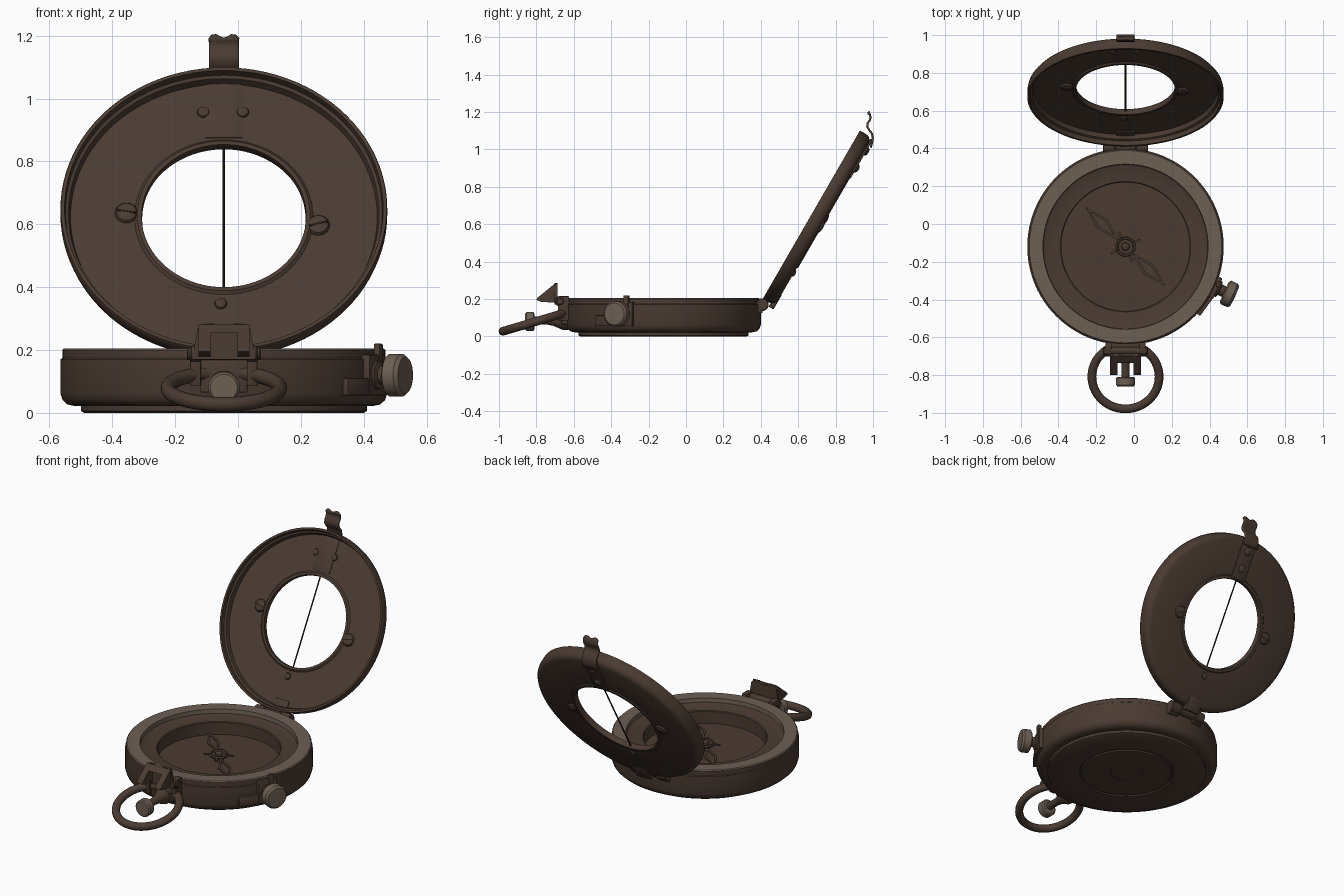
import bpy, bmesh, math
from mathutils import Matrix, Vector

if "Cube" in bpy.data.objects:
    bpy.data.objects.remove(bpy.data.objects["Cube"])

def mat(name, c):
    m = bpy.data.materials.new(name)
    m.diffuse_color = (*c, 1)
    m.use_nodes = True
    m.node_tree.nodes["Principled BSDF"].inputs["Base Color"].default_value = m.diffuse_color
    return m

BRONZE = mat("dark_bronze", (0.068, 0.044, 0.032))
WORN = mat("worn_bronze", (0.15, 0.115, 0.088))
BLACK = mat("black_wire", (0.02, 0.013, 0.01))

CX, CY = -0.045, -0.12
T = Matrix.Translation
BODY = T((CX, CY, 0))
# lid frame: x right, y up the lid, z towards the lid's inner side
LID = T((CX, 0.735, 0.613)) @ Matrix.Rotation(math.radians(60), 4, 'X')

def axis(p, d):
    return T(p) @ Vector(d).to_track_quat('Z', 'Y').to_matrix().to_4x4()

def finish(name, bm, m, mx=Matrix(), smooth=True):
    bmesh.ops.recalc_face_normals(bm, faces=bm.faces)
    me = bpy.data.meshes.new(name)
    bm.to_mesh(me)
    bm.free()
    me.materials.append(m)
    ob = bpy.data.objects.new(name, me)
    bpy.context.collection.objects.link(ob)
    ob.matrix_world = mx
    if smooth:
        bpy.context.view_layer.objects.active = ob
        ob.select_set(True)
        bpy.ops.object.shade_smooth_by_angle(angle=math.radians(35))
        ob.select_set(False)
    return ob

def lathe(name, prof, m=BRONZE, mx=Matrix(), seg=32, closed=False):
    """Turn an (r, z) profile about local z."""
    bm = bmesh.new()
    rings = []
    for i in range(seg):
        a = 2 * math.pi * i / seg
        rings.append([bm.verts.new((r * math.cos(a), r * math.sin(a), z)) for r, z in prof])
    n = len(prof)
    for i in range(seg):
        A, B = rings[i], rings[(i + 1) % seg]
        for j in range(n if closed else n - 1):
            k = (j + 1) % n
            bm.faces.new((A[j], B[j], B[k], A[k]))
    bmesh.ops.remove_doubles(bm, verts=bm.verts, dist=1e-5)
    return finish(name, bm, m, mx)

def rod(name, p, d, r, m=BRONZE, seg=24, bev=0.004):
    L = Vector(d).length
    b = min(bev, r / 2)
    return lathe(name, [(0, 0), (r - b, 0), (r, b), (r, L - b), (r - b, L), (0, L)], m, axis(p, d), seg)

def prism(name, pts, depth, mx=Matrix(), m=BRONZE):
    """Extrude an xy outline along local z, centred."""
    bm = bmesh.new()
    f = bm.faces.new([bm.verts.new((x, y, -depth / 2)) for x, y in pts])
    g = bmesh.ops.extrude_face_region(bm, geom=[f])
    bmesh.ops.translate(bm, vec=(0, 0, depth), verts=[v for v in g['geom'] if isinstance(v, bmesh.types.BMVert)])
    return finish(name, bm, m, mx, False)

def box(name, c, s, mx=Matrix(), m=BRONZE, bev=0.004):
    bm = bmesh.new()
    bmesh.ops.create_cube(bm, size=1)
    bmesh.ops.scale(bm, vec=s, verts=bm.verts)
    if bev:
        bmesh.ops.bevel(bm, geom=bm.edges[:], offset=bev, segments=2, profile=0.5, affect='EDGES')
    return finish(name, bm, m, mx @ T(c))

# case, with a worn top rim
case = lathe("case", [
    (0, 0.004), (0.09, 0.004), (0.094, 0.0), (0.255, 0.0), (0.26, 0.007), (0.267, 0.007), (0.272, 0),
    (0.445, 0), (0.455, 0.006), (0.455, 0.022), (0.475, 0.022), (0.498, 0.027), (0.513, 0.041),
    (0.52, 0.062), (0.52, 0.17), (0.514, 0.174), (0.514, 0.2), (0.509, 0.205), (0.437, 0.205),
    (0.435, 0.18), (0.425, 0.175), (0.345, 0.172), (0.34, 0.168), (0.34, 0.095), (0, 0.095)],
    BRONZE, BODY, 96)
case.data.materials.append(WORN)
for f in case.data.polygons:
    if f.center.z > 0.185 and math.hypot(f.center.x, f.center.y) < 0.513:
        f.material_index = 1

# needle, hub and pivot
lathe("needle_hub", [(0, 0.15), (0.012, 0.148), (0.02, 0.142), (0.022, 0.132), (0.038, 0.132), (0.042, 0.14),
                     (0.05, 0.14), (0.054, 0.132), (0.05, 0.122), (0.025, 0.12), (0.025, 0.095)], BRONZE, BODY)
for i, ang in enumerate((135.5, -44.5)):
    bm = bmesh.new()
    out = [(0.045, 0), (0.17, 0.036), (0.298, 0), (0.17, -0.036)]
    inn = [(0.085, 0), (0.17, 0.022), (0.262, 0), (0.17, -0.022)]
    o, n = [[bm.verts.new((x, y, 0.13)) for x, y in p] for p in (out, inn)]
    for k in range(4):
        j = (k + 1) % 4
        bm.faces.new((o[k], o[j], n[j], n[k]))
    ob = finish(f"needle_{i}", bm, BRONZE, BODY @ Matrix.Rotation(math.radians(ang), 4, 'Z'), False)
    s = ob.modifiers.new("thick", 'SOLIDIFY')
    s.thickness = 0.008
for i, ang in enumerate((45, 135, 225, 315)):
    box(f"hub_spoke_{i}", (0.06, 0, 0.128), (0.05, 0.012, 0.008),
        BODY @ Matrix.Rotation(math.radians(ang - 20), 4, 'Z'), bev=0)

# lid with window
lathe("lid", [
    (0.26, 0.006), (0.262, 0.028), (0.275, 0.028), (0.284, 0.02), (0.488, 0.02), (0.494, 0.045), (0.504, 0.05),
    (0.507, 0.075), (0.518, 0.075), (0.52, 0.072), (0.52, 0.038), (0.516, 0.02), (0.505, 0.007), (0.488, 0),
    (0.285, 0), (0.28, -0.006), (0.264, -0.006)], BRONZE, LID, 96, True)
rod("sighting_wire", LID @ Vector((0, -0.27, 0.008)), LID.to_3x3() @ Vector((0, 0.54, 0)), 0.004, BLACK, 8)

# lid screws on both faces
def cap(name, u, v, r, h, inside):
    mx = LID @ T((u, v, 0.02 if inside else 0))
    if not inside:
        mx = mx @ Matrix.Rotation(math.pi, 4, 'X')
    lathe(name, [(0, h), (r * 0.5, h * 0.92), (r * 0.85, h * 0.6), (r, 0), (r, -0.003)], BRONZE, mx, 24)
    return mx
for i, (u, v, ang) in enumerate(((-0.31, 0.015, -10), (0.3, -0.03, 15))):
    for side in (True, False):
        mx = cap(f"window_screw_{i}_{'in' if side else 'out'}", u, v, 0.037, 0.014, side)
        box(f"screw_slot_{i}_{side}", (0, 0, 0.0105), (0.06, 0.006, 0.008),
            mx @ Matrix.Rotation(math.radians(ang), 4, 'Z'), BLACK, 0)
for i, (u, v) in enumerate(((-0.065, 0.385), (0.06, 0.385), (-0.01, -0.318))):
    cap(f"rivet_in_{i}", u, v, 0.02, 0.01, True)
cap("rivet_out", 0, -0.318, 0.02, 0.01, False)
box("catch_backing", (0, 0.39, 0.02), (0.12, 0.2, 0.006), LID, bev=0.001)

# catch strip on the lid's outer side, springing past the edge
box("catch_strip", (0, 0.39, -0.003), (0.095, 0.24, 0.014), LID, bev=0.003)
for i, v in enumerate((0.335, 0.44)):
    lathe(f"catch_rivet_{i}", [(0, 0.014), (0.015, 0.012), (0.024, 0.004), (0.025, -0.01)], BRONZE,
          LID @ T((0, v, -0.01)) @ Matrix.Rotation(math.pi, 4, 'X'), 24)
path = [(0.988, 1.01), (0.996, 1.04), (0.999, 1.06), (0.994, 1.085), (0.978, 1.105), (0.969, 1.122), (0.971, 1.14),
        (0.982, 1.155), (0.987, 1.17), (0.983, 1.185), (0.976, 1.203)]
cols = [-0.0475, -0.038, -0.024, -0.012, 0, 0.012, 0.024, 0.038, 0.0475]
drop = [0.014, 0.002, 0, 0.008, 0.013, 0.008, 0, 0.002, 0.014]
bm = bmesh.new()
rows = [[bm.verts.new((CX + x, y, z - (d if k == len(path) - 1 else 0))) for x, d in zip(cols, drop)]
        for k, (y, z) in enumerate(path)]
for A, B in zip(rows, rows[1:]):
    for j in range(len(cols) - 1):
        bm.faces.new((A[j], A[j + 1], B[j + 1], B[j]))
catch = finish("catch_spring", bm, BRONZE)
sol = catch.modifiers.new("thick", 'SOLIDIFY')
sol.thickness, sol.offset = 0.011, 0

# rear hinge
for i, s in enumerate((-1, 1)):
    rod(f"hinge_knuckle_{i}", (CX + s * 0.087 - 0.033, 0.408, 0.17), (0.066, 0, 0), 0.034)
    box(f"hinge_lug_{i}", (CX + s * 0.087, 0.385, 0.155), (0.066, 0.05, 0.06))
rod("hinge_barrel", (CX - 0.055, 0.408, 0.17), (0.11, 0, 0), 0.03)
box("hinge_leaf", (0, -0.495, 0.012), (0.1, 0.09, 0.03), LID)

# front bracket lugs and hinge pin
rod("sight_pin", (CX - 0.118, -0.672, 0.188), (0.236, 0, 0), 0.02)
for i, s in enumerate((-1, 1)):
    box(f"sight_lug_{i}", (CX + s * 0.09, -0.655, 0.15), (0.034, 0.06, 0.13))
    rod(f"sight_knuckle_{i}", (CX + s * 0.09 - 0.017, -0.675, 0.188), (0.034, 0, 0), 0.027)
box("front_bracket", (CX, -0.645, 0.12), (0.15, 0.04, 0.11))

# folding sight: back plate and two sloping cheeks
half = [(0.1, 0.17), (0.084, 0.268), (0.07, 0.283), (0.035, 0.285), (0.015, 0.272)]
prism("sight_back", half + [(-x, z) for x, z in half[::-1]], 0.016,
      T((CX, -0.694, 0)) @ Matrix.Rotation(math.pi / 2, 4, 'X'))
YZ = Matrix(((0, 0, 1, 0), (1, 0, 0, 0), (0, 1, 0, 0), (0, 0, 0, 1)))
for i, s in enumerate((-1, 1)):
    prism(f"sight_cheek_{i}", [(-0.8, 0.195), (-0.795, 0.206), (-0.7, 0.283), (-0.7, 0.18), (-0.775, 0.185)],
          0.038, T((CX + s * 0.062, 0, 0)) @ YZ)
prism("sight_bridge", [(-0.736, 0.254), (-0.7, 0.283), (-0.7, 0.254)], 0.09, T((CX, 0, 0)) @ YZ)

# front clamp screw and carrying ring
lathe("clamp_stem", [(0, 0), (0.05, 0), (0.05, 0.03), (0.028, 0.08), (0.022, 0.11), (0.022, 0.2), (0, 0.2)],
      BRONZE, axis((CX, -0.63, 0.085), (0, -1, 0)))
lathe("clamp_knob", [(0, 0), (0.042, 0), (0.05, 0.006), (0.05, 0.042), (0.043, 0.05), (0, 0.05)],
      WORN, axis((CX, -0.81, 0.08), (0, -1, 0)))
ring = [(0.178 + 0.023 * math.cos(k * math.pi / 8), 0.023 * math.sin(k * math.pi / 8)) for k in range(16)]
lathe("carrying_ring", ring, BRONZE, T((CX, -0.808, 0.078)) @ Matrix.Rotation(math.radians(16.5), 4, 'X'), 72, True)

# side lock: plate, tab and knob
def spin(deg):
    return BODY @ Matrix.Rotation(math.radians(deg), 4, 'Z')
SIDE = spin(-24.5)
box("lock_plate", (0.522, 0, 0.12), (0.03, 0.12, 0.13), SIDE)
box("lock_arm", (0.522, 0, 0.083), (0.026, 0.13, 0.056), spin(-36))
box("lock_tab", (0.53, 0, 0.175), (0.022, 0.03, 0.09), spin(-22))
KN = SIDE @ T((0.515, 0, 0.12)) @ Matrix.Rotation(math.pi / 2, 4, 'Y')
lathe("lock_stem", [(0, 0), (0.045, 0), (0.045, 0.03), (0.03, 0.036), (0.03, 0.07), (0, 0.07)], BRONZE, KN)
lathe("lock_knob", [(0, 0.06), (0.055, 0.06), (0.068, 0.068), (0.068, 0.108), (0.058, 0.12), (0, 0.123)], WORN, KN, 40)
